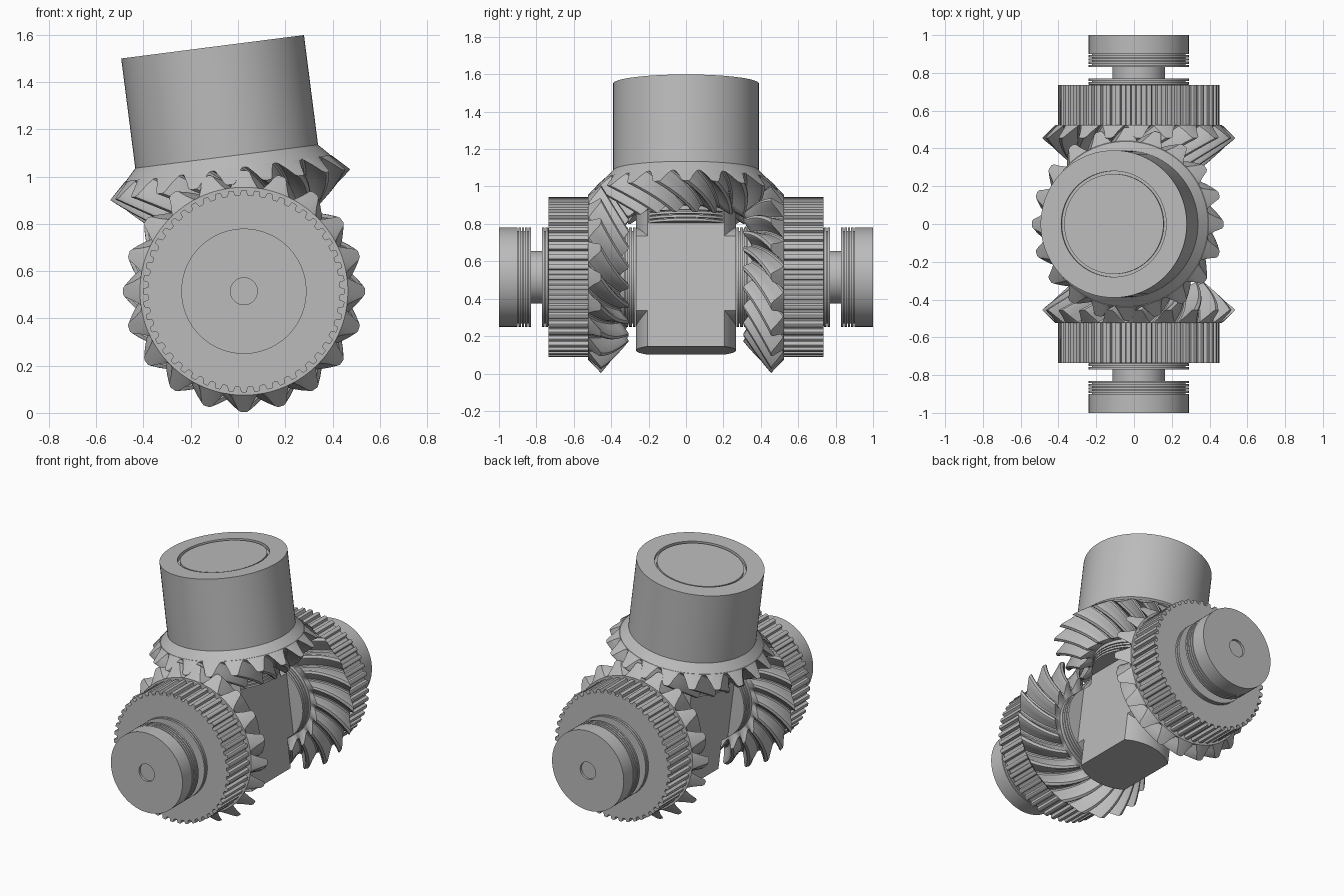
import bpy, bmesh, math
from mathutils import Matrix, Vector

cube = bpy.data.objects.get("Cube")
if cube:
    bpy.data.objects.remove(cube, do_unlink=True)

steel = bpy.data.materials.new("steel grey")
steel.use_nodes = True
GREY = (0.5, 0.5, 0.5, 1)
steel.diffuse_color = GREY
steel.node_tree.nodes["Principled BSDF"].inputs["Base Color"].default_value = GREY

# Frames: local z runs outward from the crossing of the axes
CROSS = Matrix.Translation((0.025, 0, 0.515))
FRONT = CROSS @ Matrix.Rotation(math.pi / 2, 4, 'X')
BACK = CROSS @ Matrix.Rotation(-math.pi / 2, 4, 'X')
TILTED = CROSS @ Matrix.Rotation(math.radians(-7.3), 4, 'Y')


def skin(name, loops, frame):
    """Bridge equal-length loops of points and cap both ends."""
    bm = bmesh.new()
    rings = [[bm.verts.new(p) for p in loop] for loop in loops]
    n = len(rings[0])
    for a, b in zip(rings, rings[1:]):
        for i in range(n):
            j = (i + 1) % n
            bm.faces.new((a[i], a[j], b[j], b[i]))
    bm.faces.new(rings[0][::-1])
    bm.faces.new(rings[-1])
    bmesh.ops.recalc_face_normals(bm, faces=bm.faces)
    mesh = bpy.data.meshes.new(name)
    bm.to_mesh(mesh)
    bm.free()
    mesh.materials.append(steel)
    obj = bpy.data.objects.new(name, mesh)
    obj.matrix_world = frame
    bpy.context.collection.objects.link(obj)
    bpy.ops.object.select_all(action='DESELECT')
    obj.select_set(True)
    bpy.context.view_layer.objects.active = obj
    bpy.ops.object.shade_smooth_by_angle(angle=math.radians(32))
    return obj


def polar(r, a, z):
    return Vector((r * math.cos(a), r * math.sin(a), z))


def lathe(name, profile, frame, n=96):
    angles = [math.tau * i / n for i in range(n)]
    return skin(name, [[polar(r, a, z) for a in angles] for r, z in profile], frame)


def grooved(r, start, stop, rings, depth=0.018):
    """Profile of thin rings parted by narrow grooves."""
    step = (stop - start) / rings
    points = []
    for k in range(rings):
        z = start + k * step
        points += [(r, z), (r, z + step * 0.7)]
        points += [(r - depth, z + step * 0.7), (r - depth, z + step)]
    return points


# Tooth shape: (fraction of pitch, fraction of height)
BEVEL_TOOTH = [(-0.5, 0), (-0.41, 0.04), (-0.26, 0.45), (-0.15, 0.9), (-0.08, 1),
               (0.08, 1), (0.15, 0.9), (0.26, 0.45), (0.41, 0.04)]
BELT_TOOTH = [(-0.5, 0), (-0.3, 0.1), (-0.22, 0.9), (-0.15, 1),
              (0.15, 1), (0.22, 0.9), (0.3, 0.1)]


def tooth_points(tooth, count):
    return [(math.tau * (i + f) / count, h) for i in range(count) for f, h in tooth]


def bevel_gear(name, frame, twist, steps=8):
    """Spiral mitre gear whose teeth shrink towards the crossing point."""
    points = tooth_points(BEVEL_TOOTH, 20)
    root, tip = Vector((0.44, 0.522)), Vector((0.512, 0.455))
    loops = []
    for k in range(steps + 1):
        t = 1 - k / steps
        scale = 1 - 0.325 * t
        loop = []
        for a, h in points:
            r, z = root.lerp(tip, h) * scale
            loop.append(polar(r, a + twist * t, z))
        loops.append(loop)
    inner = [polar(0.27, a + twist, 0.352) for a, h in points]
    outer = [polar(0.44, a, 0.525) for a, h in points]
    return skin(name, [inner] + loops + [outer], frame)


def belt_pulley(name, frame):
    points = tooth_points(BELT_TOOTH, 48)
    return skin(name, [[polar(0.405 + 0.023 * h, a, z) for a, h in points]
                       for z in (0.52, 0.735)], frame)


# Two matching side assemblies
for side, frame in (("front", FRONT), ("back", BACK)):
    bevel_gear(side + "_bevel_gear", frame, math.radians(-26))
    belt_pulley(side + "_belt_pulley", frame)
    lathe(side + "_inner_bearing", grooved(0.265, 0.27, 0.33, 3) + [(0.265, 0.33), (0.265, 0.36)], frame)
    lathe(side + "_shoulder_rings", [(0.25, 0.73)] + grooved(0.265, 0.738, 0.775, 2)[:-2], frame)
    lathe(side + "_shaft", [(0.14, 0.73), (0.14, 0.86)], frame, 64)
    lathe(side + "_end_collar", grooved(0.265, 0.83, 0.9, 4)
          + [(0.265, 0.9), (0.265, 1), (0.057, 1), (0.057, 0.985)], frame)

# Tilted output gear with its drum
bevel_gear("top_bevel_gear", TILTED, math.radians(26))
lathe("top_bearing", grooved(0.265, 0.27, 0.33, 3) + [(0.265, 0.33), (0.265, 0.36)], TILTED)
lathe("output_drum", [(0.44, 0.522), (0.39, 0.575), (0.39, 1.043), (0.28, 1.043),
                      (0.28, 1.02), (0.265, 1.02), (0.265, 1.038)], TILTED)


# Central spider: two crossed round bars with flat sides
def flat_bar(name, r, bottom, top, frame, flat=0.173, n=16):
    half = math.acos(flat / r)
    arc = [half + (math.pi - 2 * half) * i / n for i in range(n + 1)]
    outline = [polar(r, a + s, 0) for s in (0, math.pi) for a in arc]
    return skin(name, [[p + Vector((0, 0, z)) for p in outline] for z in (bottom, top)], frame)


flat_bar("spider_upright", 0.268, -0.395, 0.34, TILTED)
flat_bar("spider_crossbar", 0.265, -0.268, 0.268, TILTED @ Matrix.Rotation(math.pi / 2, 4, 'X'))
